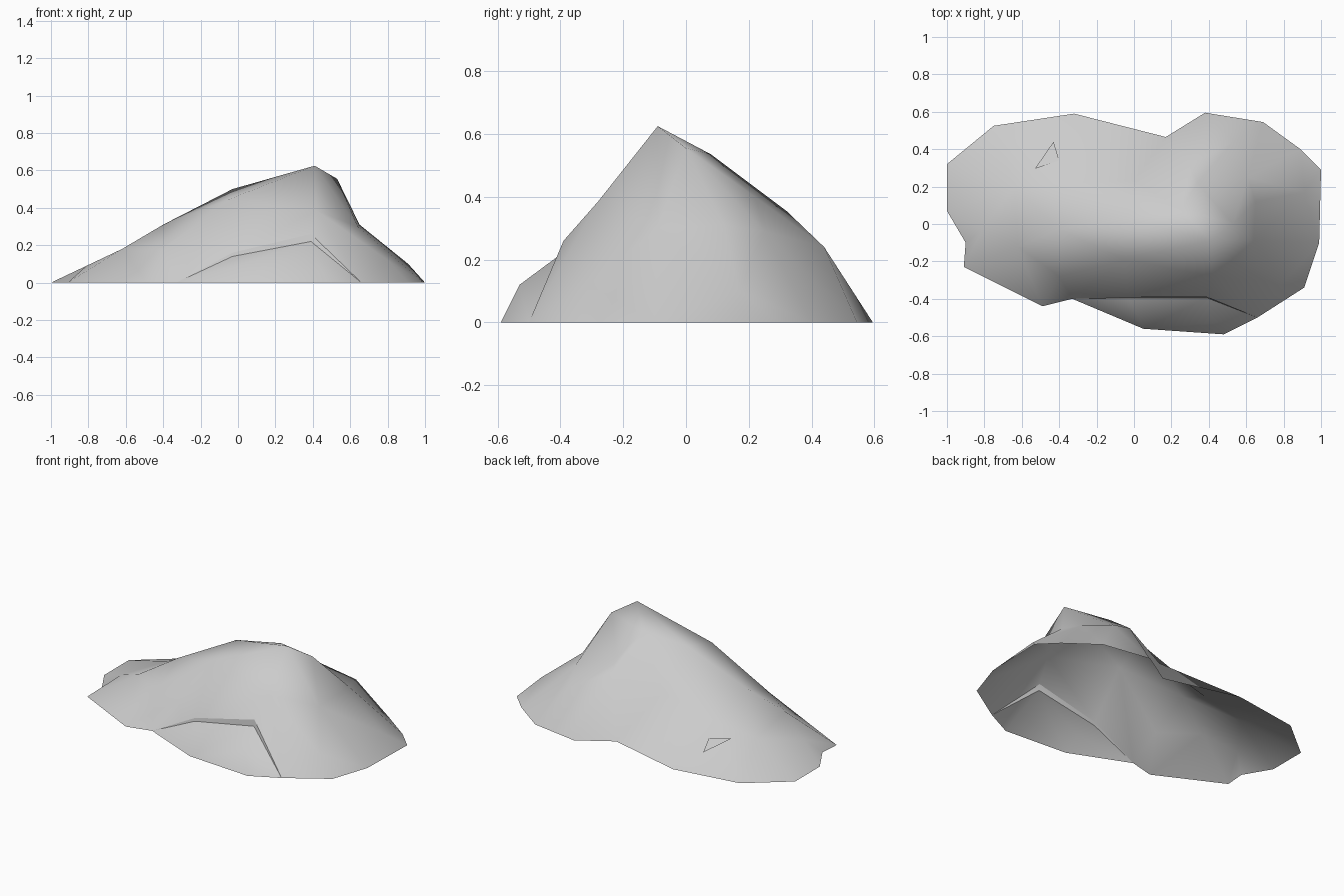
import bpy
from mathutils import Vector
from mathutils.geometry import delaunay_2d_cdt

cube = bpy.data.objects.get("Cube")
if cube:
    bpy.data.objects.remove(cube)

# One plain stone colour
STONE = (0.6, 0.6, 0.6, 1.0)
stone = bpy.data.materials.new("grey_stone")
stone.use_nodes = True
stone.diffuse_color = STONE
stone.node_tree.nodes["Principled BSDF"].inputs["Base Color"].default_value = STONE


def ground(points):
    """Lift plan points into 3D on the ground plane."""
    return [(x, y, 0) for x, y in points]


def make_object(name, vertices, faces, smooth_angle):
    mesh = bpy.data.meshes.new(name)
    mesh.from_pydata(vertices, [], faces)
    mesh.materials.append(stone)
    obj = bpy.data.objects.new(name, mesh)
    bpy.context.collection.objects.link(obj)
    bpy.ops.object.select_all(action="DESELECT")
    obj.select_set(True)
    bpy.context.view_layer.objects.active = obj
    bpy.ops.object.shade_smooth_by_angle(angle=smooth_angle)
    return obj


def make_terrain(name, outline, peaks, creases=()):
    """Drape a triangulated skin over a closed outline and its inner peaks."""
    points = [Vector(p) for p in outline + peaks]
    count = len(outline)
    edges = [(i, (i + 1) % count) for i in range(count)]
    edges += [(count + a, count + b) for a, b in creases]
    flat, _, faces, sources, _, _ = delaunay_2d_cdt(
        [p.xy for p in points], edges, [], 1, 1e-5)
    vertices = [(v.x, v.y, points[source[0]].z)
                for v, source in zip(flat, sources)]
    return make_object(name, vertices, faces, 1.2)


# Lip of the main rock above the front crack, and the shard edge below it
crack_left, crack_right = (-.33, -.4, 0), (.66, -.5, 0)
upper_lip = [(.39, -.39, .26), (-.03, -.39, .16)]
lower_lip = [(.39, -.395, .22), (-.03, -.395, .14)]

# Main rock: open underneath
back_and_right = ground([
    (-.91, -.23), (-.9, -.1), (-1, .07), (-1, .32), (-.75, .525), (-.32, .59),
    (.17, .465), (.38, .595), (.69, .545), (.89, .4), (1, .29), (.99, -.1),
    (.91, -.34)])
outline = back_and_right + [crack_right] + upper_lip + [crack_left]
outline += ground([(-.49, -.44)])

ridge = [(-.81, -.03, .09), (-.62, -.12, .18), (-.4, -.03, .31),
         (-.03, .03, .5), (.41, -.09, .625), (.53, 0, .555),
         (.65, .12, .31), (.91, .17, .1)]
front_slope = [(.42, -.28, .385), (.8, -.31, .12), (-.05, -.19, .445),
               (-.4, -.28, .18), (.64, -.09, .3)]
back_slope = [(.25, .08, .535), (.34, .22, .4), (.3, .32, .355),
              (.53, .44, .24), (.61, .25, .29), (0, .23, .27),
              (-.36, .22, .18), (-.64, .2, .135)]
ridge_line = [(i, i + 1) for i in range(len(ridge) - 1)]
make_terrain("main_rock", outline[::-1], ridge + front_slope + back_slope,
             ridge_line)

# Front shard at the foot of the main rock
shard_foot = ground([(.05, -.56), (.48, -.59)])
make_terrain("front_shard",
             [crack_left] + shard_foot + [crack_right] + lower_lip,
             [(.42, -.53, .12), (.02, -.49, .1)])

# Narrow ledge joining the two lips of the crack
make_object("crack_ledge",
            [crack_left, crack_right] + upper_lip + lower_lip,
            [(1, 2, 4), (4, 2, 3, 5), (5, 3, 0)], 0.5)

# Small flake rising from the rear slope
make_object("rear_flake",
            [(-.53, .295, .14), (-.4, .34, .125), (-.43, .44, .08)],
            [(0, 1, 2)], 0.5)
